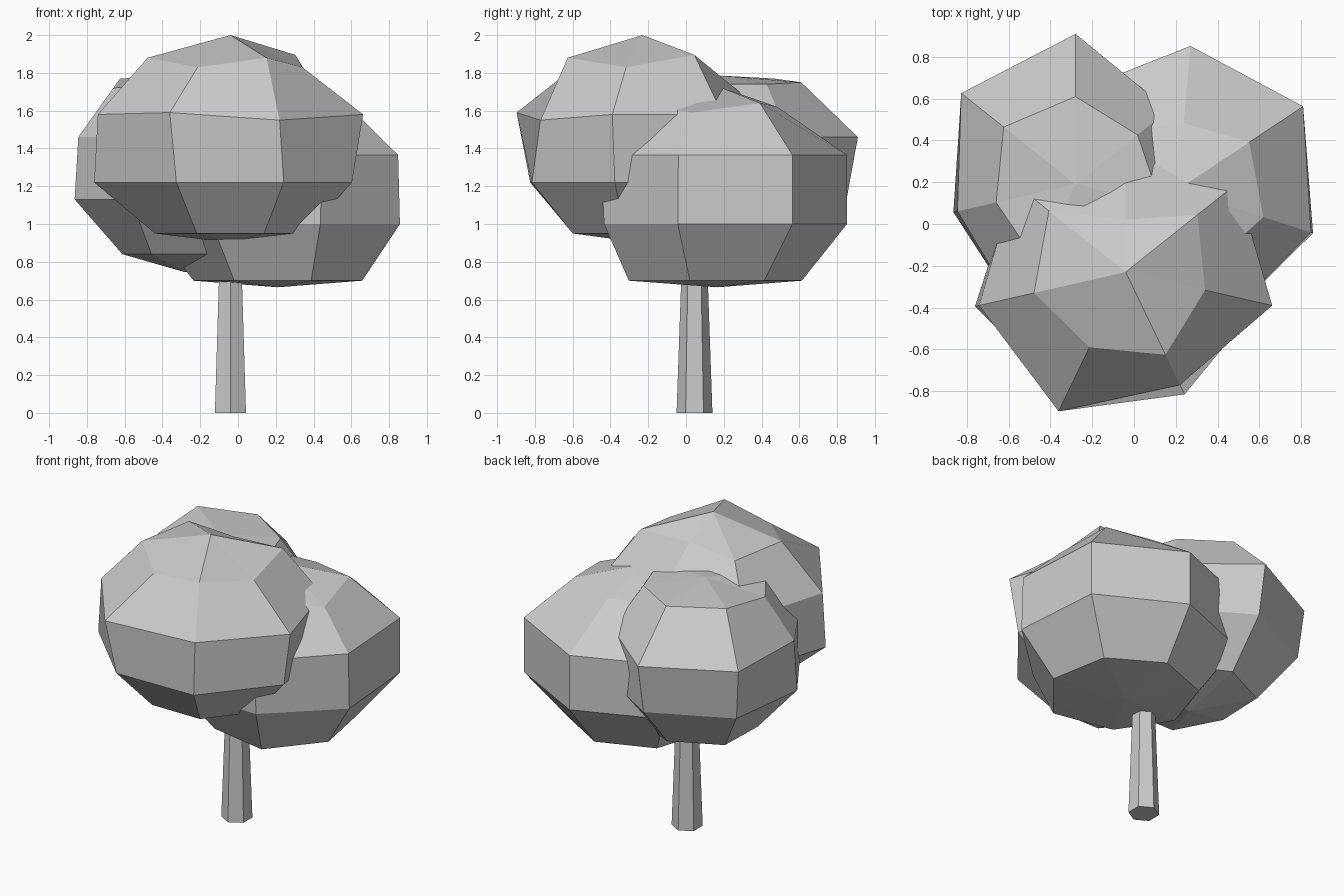
import bpy
import bmesh
from math import cos, sin, pi, radians

cube = bpy.data.objects.get("Cube")
if cube:
    bpy.data.objects.remove(cube, do_unlink=True)

grey = bpy.data.materials.new("plain_grey")
grey.use_nodes = True
colour = (0.6, 0.6, 0.6, 1)
grey.diffuse_color = colour
grey.node_tree.nodes["Principled BSDF"].inputs["Base Color"].default_value = colour

SIDES = 7


def finish(name, bm):
    """Turn a bmesh into a flat-shaded grey object."""
    bmesh.ops.recalc_face_normals(bm, faces=bm.faces)
    mesh = bpy.data.meshes.new(name)
    bm.to_mesh(mesh)
    bm.free()
    mesh.materials.append(grey)
    obj = bpy.data.objects.new(name, mesh)
    bpy.context.collection.objects.link(obj)
    return obj


def per_corner(value):
    """Repeat a single number for every corner of a ring."""
    return value if isinstance(value, list) else [value] * SIDES


def foliage(name, x, y, bottom, top, rings, turn=0):
    """Uneven seven-sided ball; rings run from the top as (heights, radii)."""
    bm = bmesh.new()
    loops = []
    for heights, radii in rings:
        loop = []
        for i, (z, r) in enumerate(zip(per_corner(heights), per_corner(radii))):
            a = pi / 2 + radians(turn) + 2 * pi * i / SIDES
            loop.append(bm.verts.new((x + r * cos(a), y + r * sin(a), z)))
        loops.append(loop)
    crown = bm.verts.new((x, y, top))
    base = bm.verts.new((x, y, bottom))
    for i in range(SIDES):
        j = (i + 1) % SIDES
        bm.faces.new((crown, loops[0][i], loops[0][j]))
        bm.faces.new((base, loops[-1][j], loops[-1][i]))
        for upper, lower in zip(loops, loops[1:]):
            bm.faces.new((upper[i], lower[i], lower[j], upper[j]))
    return finish(name, bm)


# Three overlapping leaf clumps
foliage("front_foliage", -0.04, -0.23, 0.90, 2.0, [
    ([1.89, 1.88, 1.88, 1.83, 1.88, 1.83, 1.895],
     [0.25, 0.47, 0.45, 0.40, 0.44, 0.39, 0.44]),
    ([1.58, 1.58, 1.58, 1.59, 1.55, 1.58, 1.58],
     [0.66, 0.68, 0.72, 0.74, 0.60, 0.72, 0.68]),
    (1.22, [0.68, 0.68, 0.74, 0.66, 0.65, 0.66, 0.68]),
    (0.95, 0.41)])
foliage("left_foliage", 0.21, 0.165, 0.665, 1.73, [
    ([1.62, 1.63, 1.63, 1.63, 1.63, 1.59, 1.64],
     [0.32, 0.40, 0.40, 0.40, 0.40, 0.43, 0.41]),
    (1.365, [0.69, 0.68, 0.68, 0.68, 0.66, 0.67, 0.72]),
    (1.0, [0.69, 0.68, 0.68, 0.68, 0.64, 0.68, 0.72]),
    (0.70, [0.45, 0.45, 0.45, 0.45, 0.50, 0.47, 0.45])], turn=-5)
foliage("right_foliage", -0.28, 0.19, 0.745, 1.785, [
    ([1.75, 1.77, 1.72, 1.74, 1.74, 1.74, 1.74],
     [0.42, 0.44, 0.39, 0.42, 0.42, 0.42, 0.38]),
    (1.46, [0.72, 0.70, 0.58, 0.66, 0.66, 0.66, 0.57]),
    (1.13, [0.66, 0.66, 0.60, 0.66, 0.66, 0.66, 0.60]),
    (0.84, [0.41, 0.41, 0.34, 0.41, 0.41, 0.41, 0.41])])

# Tapered six-sided trunk, reaching up into the leaves
bm = bmesh.new()
bmesh.ops.create_cone(bm, cap_ends=True, segments=6, radius1=0.095,
                      radius2=0.06, depth=1)
# Put a corner toward the front and stand the trunk on the ground
for v in bm.verts:
    v.co.x -= 0.04
    v.co.y += 0.045
    v.co.z += 0.5
finish("trunk", bm)
